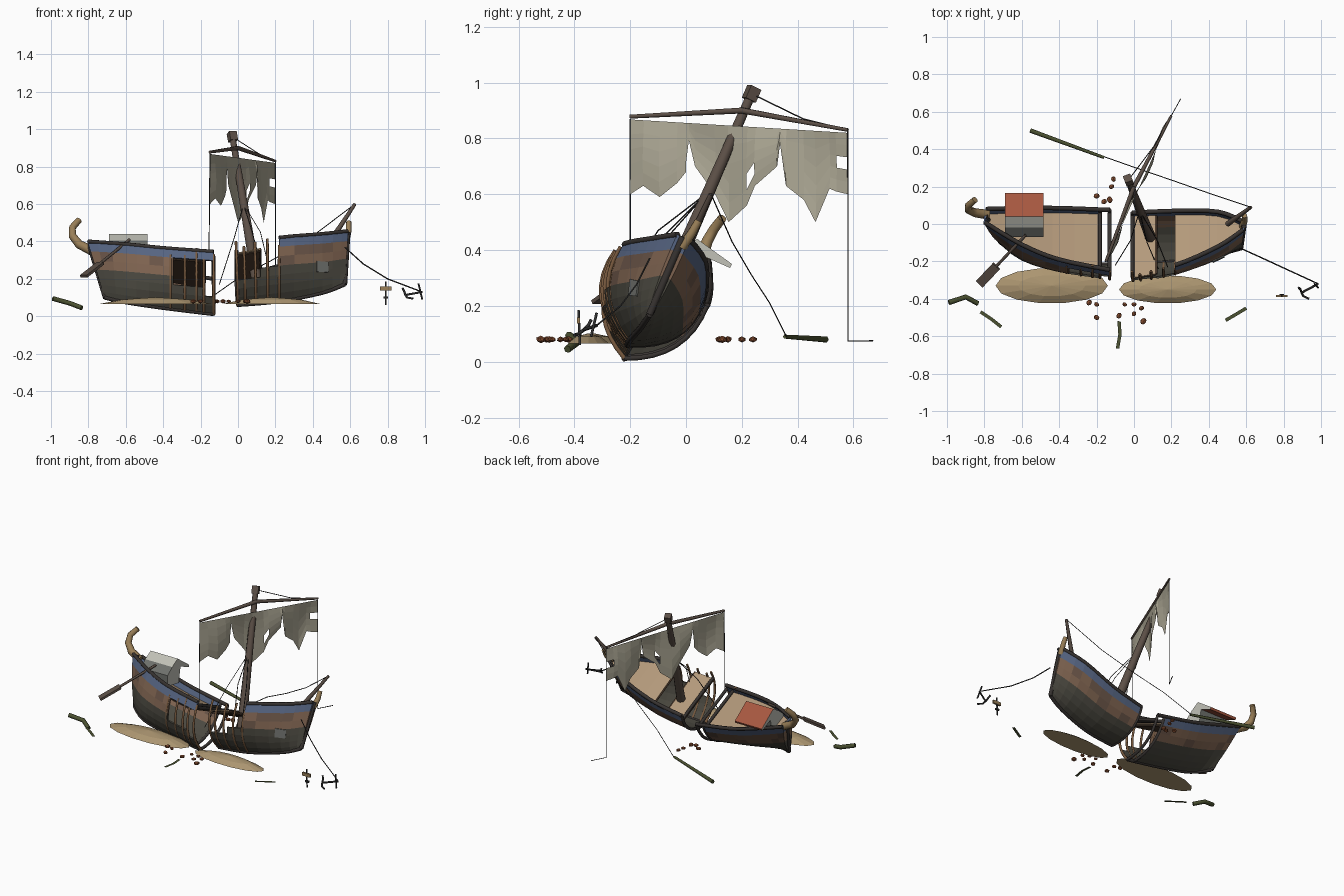
import bpy, bmesh, math, random
from mathutils import Vector as V, Matrix

if "Cube" in bpy.data.objects:
    bpy.data.objects.remove(bpy.data.objects["Cube"])
random.seed(4)

def mat(name, r, g, b):
    m = bpy.data.materials.new(name)
    m.diffuse_color = [(c / 255) ** 2.2 for c in (r, g, b)] + [1]
    m.use_nodes = True
    m.node_tree.nodes["Principled BSDF"].inputs["Base Color"].default_value = m.diffuse_color
    return m

DARK, BROWN, BROWN2 = mat("tar", 76, 74, 66), mat("plank", 124, 98, 80), mat("old_plank", 104, 84, 72)
BLUE, DECK, UNDER = mat("paint", 86, 100, 128), mat("deck", 178, 152, 122), mat("under", 76, 60, 48)
RAIL, RIB, TAN = mat("rail", 58, 54, 52), mat("rib", 122, 92, 66), mat("tan", 152, 126, 88)
MAST, SAIL, SAND = mat("mast", 92, 80, 72), mat("canvas", 172, 167, 148), mat("sand", 170, 148, 112)
RED, PALE, GREY = mat("red", 165, 88, 66), mat("pale", 192, 192, 182), mat("grey", 110, 112, 108)
WEED, IRON, CORAL = mat("weed", 76, 82, 52), mat("iron", 50, 50, 50), mat("coral", 128, 76, 50)

def mesh(name, verts, faces, mats, idx=None, thick=0):
    me = bpy.data.meshes.new(name)
    me.from_pydata([tuple(v) for v in verts], [], faces)
    for m in mats:
        me.materials.append(m)
    for p, i in zip(me.polygons, idx or []):
        p.material_index = i
    bm = bmesh.new()
    bm.from_mesh(me)
    bmesh.ops.recalc_face_normals(bm, faces=bm.faces)
    bm.to_mesh(me)
    bm.free()
    o = bpy.data.objects.new(name, me)
    bpy.context.collection.objects.link(o)
    if thick:
        s = o.modifiers.new("thickness", 'SOLIDIFY')
        s.thickness, s.offset = thick, 0
    return o

def tube(name, pts, r, m, r2=None, res=1):
    cu = bpy.data.curves.new(name, 'CURVE')
    cu.dimensions, cu.bevel_depth, cu.bevel_resolution, cu.use_fill_caps = '3D', r, res, True
    sp = cu.splines.new('POLY')
    sp.points.add(len(pts) - 1)
    for i, p in enumerate(pts):
        sp.points[i].co = (*p, 1)
        sp.points[i].radius = 1 + ((r2 or r) / r - 1) * i / (len(pts) - 1)
    cu.materials.append(m)
    o = bpy.data.objects.new(name, cu)
    bpy.context.collection.objects.link(o)
    return o

def box(name, center, size, m, rot=None):
    bm = bmesh.new()
    mt = Matrix.Translation(center) @ (rot or Matrix()) @ Matrix.Diagonal((*size, 1))
    bmesh.ops.create_cube(bm, size=1, matrix=mt)
    me = bpy.data.meshes.new(name)
    bm.to_mesh(me)
    bm.free()
    me.materials.append(m)
    bpy.context.collection.objects.link(bpy.data.objects.new(name, me))

# hull stations: keel point, left gunwale, right gunwale
STERN = [[(-.71, -.10, .10), (-.80, .01, .40), (-.79, .08, .36)],
         [(-.60, -.17, .075), (-.60, -.11, .385), (-.60, .085, .30)],
         [(-.40, -.20, .045), (-.40, -.19, .365), (-.40, .085, .245)],
         [(-.13, -.22, .012), (-.13, -.245, .345), (-.13, .075, .20)]]
BOW = [[(.0, -.21, .06), (-.01, -.27, .375), (-.01, .06, .22)],
       [(.22, -.20, .08), (.22, -.22, .42), (.22, .07, .27)],
       [(.45, -.16, .125), (.45, -.12, .44), (.45, .065, .365)],
       [(.57, -.13, .17), (.585, -.03, .455), (.59, .01, .44)]]

def station(half, s):
    i = min(int(s), 2)
    f = s - i
    out = []
    for k in range(3):
        a, b, c, d = (V(half[min(max(j, 0), 3)][k]) for j in range(i - 1, i + 3))
        out.append(.5 * (2 * b + (c - a) * f + (2 * a - 5 * b + 4 * c - d) * f * f
                         + (3 * b - a - 3 * c + d) * f ** 3))
    return out

def hull_pt(half, s, side, t):
    k, l, r = station(half, s)
    mid = (l + r) / 2
    g = (l, r)[side]
    c = k + (g - mid) * 1.12 + (mid - k) * .3
    return k * (1 - t) ** 2 + c * 2 * t * (1 - t) + g * t * t

ROWS = 7
def hull(name, half, ss, missing, end):
    verts, faces, idx = [], [], []
    for side in (0, 1):
        base = len(verts)
        for s in ss:
            verts += [hull_pt(half, s, side, j / ROWS) for j in range(ROWS + 1)]
        for i in range(len(ss) - 1):
            for j in range(ROWS):
                if not missing(side, j, ss[i]):
                    a = base + i * (ROWS + 1) + j
                    faces.append((a, a + 1, a + ROWS + 2, a + ROWS + 1))
                    idx.append(0 if j < 4 else 3 if j == 6 else random.choice((1, 1, 2)))
    # end closure strips
    e = (len(ss) - 1 if end else 0) * (ROWS + 1)
    n = len(ss) * (ROWS + 1)
    for j in range(ROWS):
        faces.append((e + j, e + j + 1, e + n + j + 1, e + n + j))
        idx.append(0 if j < 4 else 3 if j == 6 else 1)
    mesh(name, verts, faces, [DARK, BROWN, BROWN2, BLUE], idx, .01)

def stern_gap(side, j, s):
    if s >= 2.7:
        return side == 1 or 2 <= j <= 5
    return side == 0 and s >= 2.15 and 3 <= j <= 5

hull("stern_hull", STERN, [0, .33, .67, 1, 1.33, 1.67, 2, 2.2, 2.45, 2.74, 3], stern_gap, False)
hull("bow_hull", BOW, [0, .3, .6, 1, 1.33, 1.67, 2, 2.33, 2.67, 3],
     lambda side, j, s: side == 0 and s < 1 and j >= (3 if s < .5 else 4), True)

# decks with dark undersides
def deck(name, half, s0, s1):
    for nm, t, m in ((name, .88, DECK), (name + "_underside", .84, UNDER)):
        verts = [hull_pt(half, s0 + (s1 - s0) * i / 6, side, t) for i in range(7) for side in (0, 1)]
        mesh(nm, verts, [(2 * i, 2 * i + 1, 2 * i + 3, 2 * i + 2) for i in range(6)], [m], thick=.006)

deck("stern_deck", STERN, .03, 2.74)
deck("bow_deck", BOW, 1, 2.95)
deck("broken_deck", BOW, .02, .6)

# keels, rails, ribs, cross beams
for nm, half in (("stern", STERN), ("bow", BOW)):
    steps = [i / 4 for i in range(13)]
    tube(nm + "_keel", [station(half, s)[0] for s in steps], .012, RAIL)
    end = 0 if half is STERN else 3
    tube(nm + "_stem", [hull_pt(half, end, 0, 0), sum(station(half, end)[1:], V()) / 2], .014, RAIL)
    for side in (0, 1):
        ss = [s for s in steps if not (half is BOW and side == 0 and s < 1)]
        tube(nm + "_rail", [station(half, s)[1 + side] for s in ss], .012, RAIL)
for half, ss in ((STERN, (2.15, 2.4, 2.6, 2.74, 3)), (BOW, (0, .25, .5, .75, 1))):
    for s in ss:
        top = random.uniform(.85, 1.08)
        tube("rib", [hull_pt(half, s, 0, t * top / 8) for t in range(9)], .009, RIB, .007)
        if s in (2.74, 3, 0):
            tube("frame", [hull_pt(half, s, 1, t / 8) for t in range(9)], .010, RAIL)
            tube("deck_beam", [hull_pt(half, s, 0, .92), hull_pt(half, s, 1, .92)], .011, RAIL)
tube("hatch_beam", [hull_pt(BOW, .6, 0, .87), hull_pt(BOW, .6, 1, .87)], .008, UNDER)

# hull patch on the bow
mesh("hull_patch", [hull_pt(BOW, s, 0, t) + V((0, -.009, 0)) for s, t in
     ((1.85, .42), (2.2, .38), (2.2, .56), (1.85, .6))], [(0, 1, 2, 3)], [GREY], thick=.006)

# cabin with gable roof
prof = [(-.07, .29), (-.07, .365), (-.02, .405), (.04, .44), (.165, .35), (.158, .336), (.07, .375), (.05, .27)]
n = len(prof)
mesh("cabin", [(x, *p) for x in (-.69, -.485) for p in prof],
     [(i, (i + 1) % n, (i + 1) % n + n, i + n) for i in range(n)] + [tuple(range(n)), tuple(range(n, 2 * n))],
     [GREY, PALE, RED], [0, 0, 1, 2, 2, 2, 0, 0, 1, 1])

# stern scroll, bow post, bowsprit
tube("stern_scroll", [(-.78, .05, .35), (-.85, .06, .385), (-.885, .075, .43), (-.885, .10, .475), (-.85, .13, .515)],
     .026, TAN, .017, 2)
tube("bow_post", [(.58, -.015, .41), (.592, .02, .46), (.592, .045, .505)], .019, TAN, .014, 2)
tube("bowsprit", [(.50, 0, .41), (.625, .09, .60)], .015, MAST, .009)

# mast and head block
lo, hi = V((.105, -.115, .16)), V((-.03, .235, .96))
tube("mast", [lo, (lo + hi) / 2, hi], .031, MAST, .017, 2)
box("mast_head", hi, (.042, .042, .05), MAST, (hi - lo).to_track_quat('Z', 'Y').to_matrix().to_4x4())

# yard and torn sail
def yard(y):
    f = (y + .2) / .78
    return V((-.15 + .35 * f, y, .878 - .048 * f))
tube("yard_left", [yard(-.2), (.0, .2, .90)], .008, MAST, .012)
tube("yard_right", [(.0, .2, .90), yard(.58)], .012, MAST, .007)
HEM = [(-.2, .60), (-.15, .63), (-.09, .59), (-.03, .64), (0, .68), (.01, .79), (.03, .70), (.10, .60), (.15, .50),
       (.22, .56), (.25, .63), (.33, .70), (.34, .78), (.36, .63), (.42, .58), (.46, .50), (.51, .62), (.535, .61), (.58, .60)]
R = 5
sv, sf = [], []
for y, z in HEM:
    top = yard(y) - V((0, 0, .01))
    for j in range(R + 1):
        f = j / R
        bulge = .018 * math.sin(f * math.pi * .8) * math.sin((y + .2) * 16)
        sv.append((top.x + .91 * bulge, y - .41 * bulge, top.z + (z - top.z) * f))
for i in range(len(HEM) - 1):
    for j in range(R):
        if (i, j) not in ((17, 2), (9, 3), (4, 4)):
            a = i * (R + 1) + j
            sf.append((a, a + 1, a + R + 2, a + R + 1))
mesh("sail", sv, sf, [SAIL])

# rigging
ROPES = {"left_sheet": [(-.15, -.2, .87), (-.155, -.2, .33)],
         "right_sheet": [(.2, .58, .83), (.2, .58, .075), (.25, .67, .075)],
         "lift": [(-.03, .235, .96), (.11, .42, .87), (.2, .58, .83)],
         "spar_line": [(.625, .09, .6), (.4, .165, .43), (.2, .235, .31), (.01, .3, .21), (-.16, .36, .09)],
         "shroud_a": [(.03, .07, .6), (.07, -.1, .47), (.13, -.24, .25)],
         "shroud_b": [(.03, .07, .6), (.12, -.08, .45), (.18, -.23, .2)],
         "stay": [(.03, .07, .6), (-.02, -.09, .42), (-.1, -.22, .17)],
         "anchor_line": [(.57, -.13, .37), (.67, -.175, .28), (.80, -.235, .20), (.985, -.32, .13)]}
for nm, pts in ROPES.items():
    tube(nm, pts, .0035 if nm == "anchor_line" else .0025, IRON, res=0)

# steering oar
tube("oar_shaft", [(-.58, -.06, .41), (-.74, -.23, .28)], .008, MAST)
d = V((-.09, -.095, -.07))
box("oar_blade", V((-.74, -.23, .28)) + d * .45, (.05, .014, d.length), MAST, d.to_track_quat('Z', 'Y').to_matrix().to_4x4())

# anchor
tube("anchor_shank", [(.985, -.32, .13), (.90, -.365, .115)], .006, IRON)
tube("anchor_stock", [(.965, -.32, .175), (.985, -.34, .09)], .005, IRON)
tube("anchor_arms", [(.935, -.40, .095), (.905, -.385, .10), (.895, -.365, .115), (.89, -.35, .13), (.88, -.34, .15)], .006, IRON)

# small marker post
tube("marker_post", [(.79, -.38, .06), (.79, -.385, .185)], .005, IRON)
box("marker_board", (.79, -.385, .148), (.06, .012, .022), TAN)
box("marker_foot", (.79, -.38, .10), (.025, .012, .012), IRON)

# sand mounds
for nm, cx, cy, rx, ry in (("sand_mound_left", -.44, -.33, .30, .095), ("sand_mound_right", .18, -.35, .26, .075)):
    vs = [(cx + rx * k * math.cos(a), cy + ry * k * math.sin(a), z) for k, z in ((1, .066), (.6, .09))
          for a in [i * math.tau / 14 for i in range(14)]] + [(cx, cy, .102)]
    mesh(nm, vs, [(i, (i + 1) % 14, (i + 1) % 14 + 14, i + 14) for i in range(14)]
         + [(14 + i, 14 + (i + 1) % 14, 28) for i in range(14)] + [tuple(range(14))], [SAND])

# drifting spar and driftwood
tube("lost_spar", [(-.555, .5, .08), (-.16, .355, .09)], .012, WEED, .008)
tube("driftwood", [(-.99, -.42, .095), (-.90, -.39, .07), (-.835, -.425, .045)], .014, WEED)

# flat weed ribbons
for pts in ([(-.82, -.47), (-.76, -.51), (-.71, -.55)], [(.49, -.515), (.55, -.48), (.60, -.45)],
            [(-.08, -.52), (-.075, -.59), (-.088, -.665)]):
    d = V(pts[2]) - V(pts[0])
    w = V((-d.y, d.x)).normalized() * .009
    mesh("weed_ribbon", [(*(V(p) + w * k), .072) for p in pts for k in (-1, 1)], [(0, 1, 3, 2), (2, 3, 5, 4)], [WEED])

# scattered coral lumps
for x, y in ((-.2, .15), (-.13, .13), (-.12, .2), (-.11, .24), (-.16, .12), (-.2, -.43), (-.24, -.42), (-.2, -.5),
             (-.05, -.43), (0, -.43), (.04, -.45), (.05, -.52), (-.08, -.49), (.0, -.48)):
    bpy.ops.mesh.primitive_ico_sphere_add(subdivisions=1, radius=random.uniform(.011, .017), location=(x, y, .08))
    o = bpy.context.object
    o.name = "coral_lump"
    o.scale, o.rotation_euler = (1.2, 1, .8), (0, 0, random.random() * 3)
    o.data.materials.append(CORAL)
